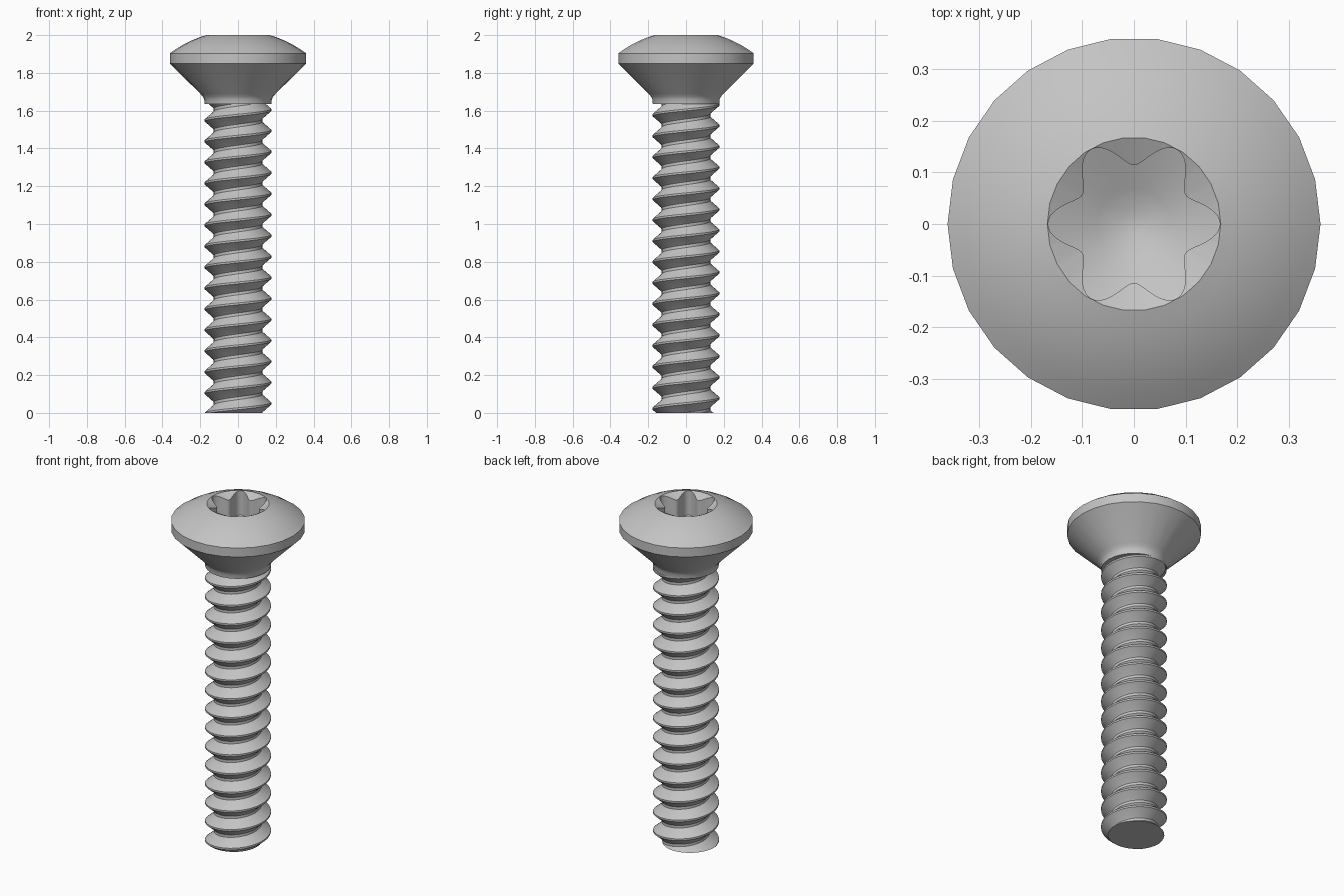
import bpy, bmesh, math
from math import cos, sin, pi, sqrt

if "Cube" in bpy.data.objects:
    bpy.data.objects.remove(bpy.data.objects["Cube"])

steel = bpy.data.materials.new("steel_grey")
steel.diffuse_color = (0.55, 0.55, 0.55, 1)
steel.use_nodes = True
steel.node_tree.nodes["Principled BSDF"].inputs["Base Color"].default_value = steel.diffuse_color


def finish(bm, name):
    """Turn a bmesh into a smooth-shaded steel object."""
    mesh = bpy.data.meshes.new(name)
    bm.to_mesh(mesh)
    bm.free()
    obj = bpy.data.objects.new(name, mesh)
    bpy.context.collection.objects.link(obj)
    mesh.materials.append(steel)
    bpy.ops.object.select_all(action='DESELECT')
    obj.select_set(True)
    bpy.context.view_layer.objects.active = obj
    bpy.ops.object.shade_smooth_by_angle(angle=math.radians(30))


def loft(name, n, rings, cap_first=False, cap_last=False):
    """Join rings, each a function angle -> (radius, height)."""
    bm = bmesh.new()
    loops = []
    for ring in rings:
        loop = []
        for i in range(n):
            a = 2 * pi * i / n
            r, z = ring(a)
            loop.append(bm.verts.new((r * cos(a), r * sin(a), z)))
        loops.append(loop)
    for a, b in zip(loops, loops[1:]):
        for i in range(n):
            j = (i + 1) % n
            bm.faces.new((a[i], b[i], b[j], a[j]))
    if cap_first:
        bm.faces.new(loops[0])
    if cap_last:
        bm.faces.new(loops[-1][::-1])
    finish(bm, name)


def circle(r, z):
    return lambda a: (r, z)


# Raised countersunk head: spherical dome, rim band, cone and filleted neck
SIDES, RIM, DOME = 26, 0.168, 0.6
dome_centre = 2 - sqrt(DOME ** 2 - RIM ** 2)
profile = []
for i in range(7):
    r = RIM + (0.361 - RIM) * i / 6
    profile.append((r, dome_centre + sqrt(DOME ** 2 - r ** 2)))
profile += [(0.361, 1.85), (0.2, 1.69), (0.187, 1.675), (0.179, 1.66), (0.177, 1.635)]
loft("head", SIDES, [circle(r, z) for r, z in profile], cap_last=True)


# Six-lobed drive socket: conical floor, lobed wall, chamfer up to the rim
def lobe(a):
    return 0.1403 + 0.026 * cos(6 * a)


def rim_edge(a):
    step = 2 * pi / SIDES
    return RIM * cos(step / 2) / cos(a % step - step / 2), 2.0


def floor_z(r):
    return 1.79 + (r - 0.023) * 0.45


loft("drive_socket", SIDES * 6, [
    circle(0.023, 1.79),
    circle(0.07, floor_z(0.07)),
    lambda a: (lobe(a), floor_z(lobe(a))),
    lambda a: (lobe(a), 2 - (RIM - lobe(a)) * 0.5),
    rim_edge,
], cap_first=True)

# Threaded shank: right-handed helical strip trimmed flat at both ends
PITCH, PHASE, N, TURNS = 0.111, 0.05, 36, 19
section = [(-0.005, 0.177), (0.005, 0.177), (0.040, 0.136), (0.048, 0.129),
           (0.063, 0.129), (0.071, 0.136)]
J = len(section)
bm = bmesh.new()
grid = []
for i in range(N):
    a = 2 * pi * i / N
    column = []
    for m in range(J * TURNS):
        dz, r = section[m % J]
        z = PHASE + PITCH * (m // J - 2 + i / N) + dz
        column.append(bm.verts.new((r * cos(a), r * sin(a), z)))
    grid.append(column)
for i in range(N):
    nxt, shift = (grid[i + 1], 0) if i < N - 1 else (grid[0], J)
    for m in range(J * (TURNS - 1) - 1):
        bm.faces.new((grid[i][m], nxt[m + shift], nxt[m + 1 + shift], grid[i][m + 1]))
for z, direction in ((0, -1), (1.637, 1)):
    geom = bm.verts[:] + bm.edges[:] + bm.faces[:]
    cut = bmesh.ops.bisect_plane(bm, geom=geom, dist=1e-6, plane_co=(0, 0, z),
                                 plane_no=(0, 0, direction), clear_outer=True)
    if direction < 0:  # flat tip
        edges = [e for e in cut["geom_cut"] if isinstance(e, bmesh.types.BMEdge)]
        for f in bmesh.ops.edgenet_fill(bm, edges=edges)["faces"]:
            f.normal_update()
            if f.normal.z > 0:
                f.normal_flip()
bmesh.ops.delete(bm, geom=[v for v in bm.verts if not v.link_faces], context='VERTS')
finish(bm, "threaded_shank")
